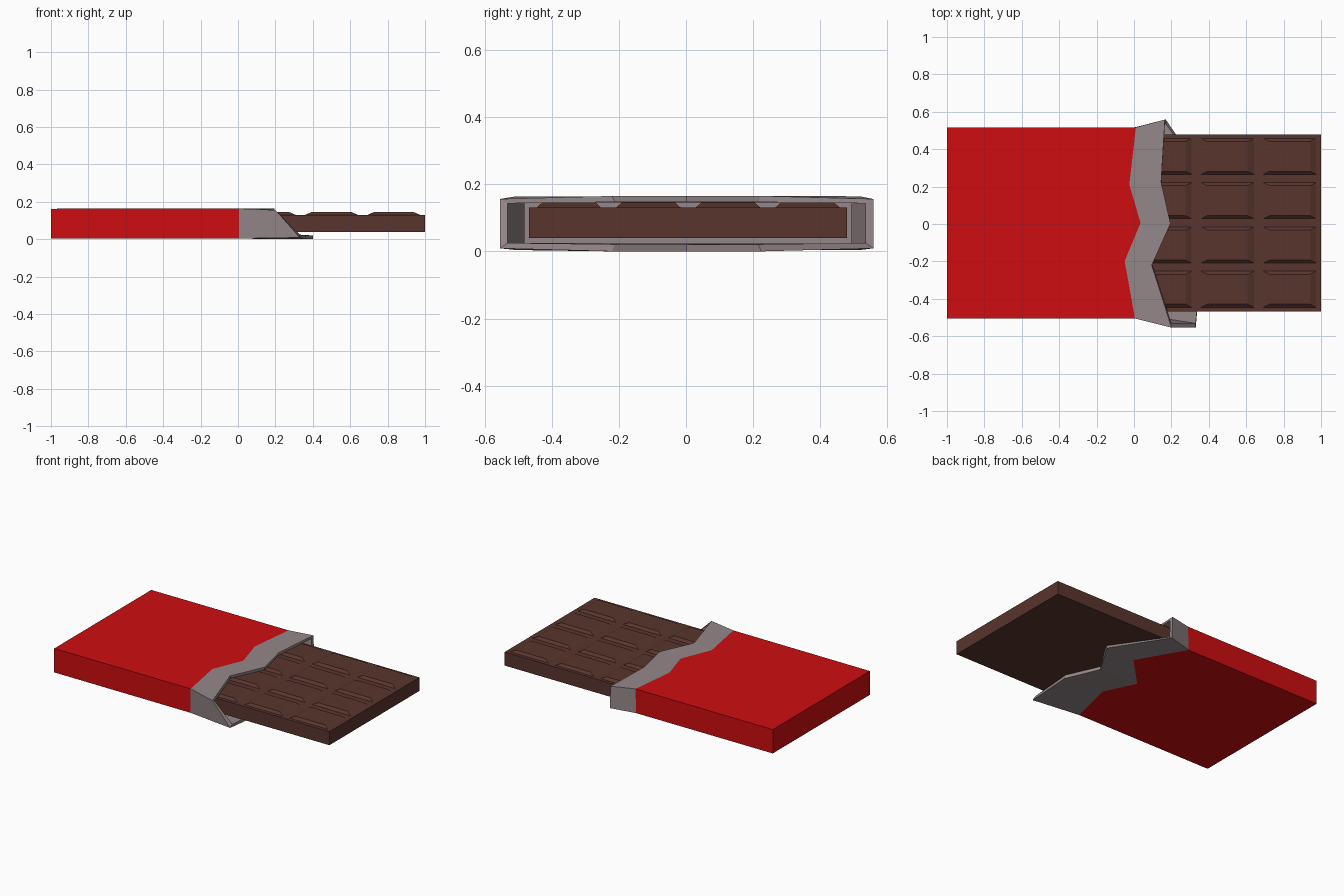
import bpy, bmesh

if "Cube" in bpy.data.objects:
    bpy.data.objects.remove(bpy.data.objects["Cube"])


def material(name, rgb):
    m = bpy.data.materials.new(name)
    m.diffuse_color = (*rgb, 1)
    m.use_nodes = True
    m.node_tree.nodes["Principled BSDF"].inputs["Base Color"].default_value = m.diffuse_color
    return m


red = material("red paper", (0.62, 0.004, 0.005))
silver = material("silver foil", (0.30, 0.245, 0.25))
brown = material("chocolate brown", (0.10, 0.035, 0.026))


def make_object(name, bm, mats):
    bmesh.ops.recalc_face_normals(bm, faces=bm.faces)
    me = bpy.data.meshes.new(name)
    bm.to_mesh(me)
    bm.free()
    for m in mats:
        me.materials.append(m)
    ob = bpy.data.objects.new(name, me)
    bpy.context.collection.objects.link(ob)
    return ob


def frustum(bm, cx, cy, z0, z1, base, top):
    """Block with a rectangular base and a smaller rectangular top."""
    rings = []
    for (w, d), z in ((base, z0), (top, z1)):
        rings.append([bm.verts.new((cx + sx * w / 2, cy + sy * d / 2, z))
                      for sx, sy in ((-1, -1), (1, -1), (1, 1), (-1, 1))])
    lo, hi = rings
    bm.faces.new(lo)
    bm.faces.new(hi)
    for i in range(4):
        j = (i + 1) % 4
        bm.faces.new((lo[i], lo[j], hi[j], hi[i]))


# chocolate bar: slab with bevelled pieces
bm = bmesh.new()
frustum(bm, 0.02, 0.006, 0.04, 0.13, (1.96, 0.946), (1.96, 0.946))
for col in range(6):
    for row in range(4):
        frustum(bm, 0.833 - 0.333 * col, -0.349 + 0.237 * row, 0.1295, 0.145,
                (0.285, 0.194), (0.215, 0.160))
make_object("chocolate_bar", bm, [brown])

# torn edge and paper edge, as x at five stations across the width (+y to -y)
stations = (1, 0.4, 0, -0.4, -1)
tear_top = (0.165, 0.145, 0.195, 0.095, 0.20)
tear_bottom = (0.17, 0.40, 0.265, 0.36, 0.33)
paper_top = (0.01, -0.025, 0.035, -0.05, 0.005)
paper_bottom = (0.005, 0.18, -0.02, 0.08, 0.005)


def section(bm, half, z_low, z_high, xs_top, xs_bottom, droop=0.0, cy=0.006):
    """Closed loop around the wrapper: over the top, back underneath."""
    pts = [(x, cy + half * s, z_high - droop * (abs(s) == 1))
           for s, x in zip(stations, xs_top)]
    pts += [(x, cy + half * s, z_low + droop * (abs(s) == 1))
            for s, x in reversed(list(zip(stations, xs_bottom)))]
    return [bm.verts.new(p) for p in pts]


def bridge(bm, a, b, mat):
    for i in range(len(a)):
        j = (i + 1) % len(a)
        bm.faces.new((a[i], a[j], b[j], b[i])).material_index = mat


# wrapper: red paper sleeve, flared foil edge, foil lining
bm = bmesh.new()
end = (-1,) * 5
inner_end = (-0.97,) * 5
back = section(bm, 0.51, 0.004, 0.163, end, end)
paper = section(bm, 0.511, 0.004, 0.164, paper_top, paper_bottom)
rim = section(bm, 0.556, 0.0, 0.165, tear_top, tear_bottom, 0.009, 0.002)
lip = section(bm, 0.533, 0.021, 0.147, tear_top, tear_bottom, 0.004, 0.002)
lining = section(bm, 0.487, 0.024, 0.146, paper_top, paper_bottom)
inside = section(bm, 0.487, 0.024, 0.146, inner_end, inner_end)
bridge(bm, back, paper, 0)
for a, b in ((paper, rim), (rim, lip), (lip, lining), (lining, inside)):
    bridge(bm, a, b, 1)
bm.faces.new(back).material_index = 0
bm.faces.new(inside).material_index = 1
make_object("wrapper", bm, [red, silver])
